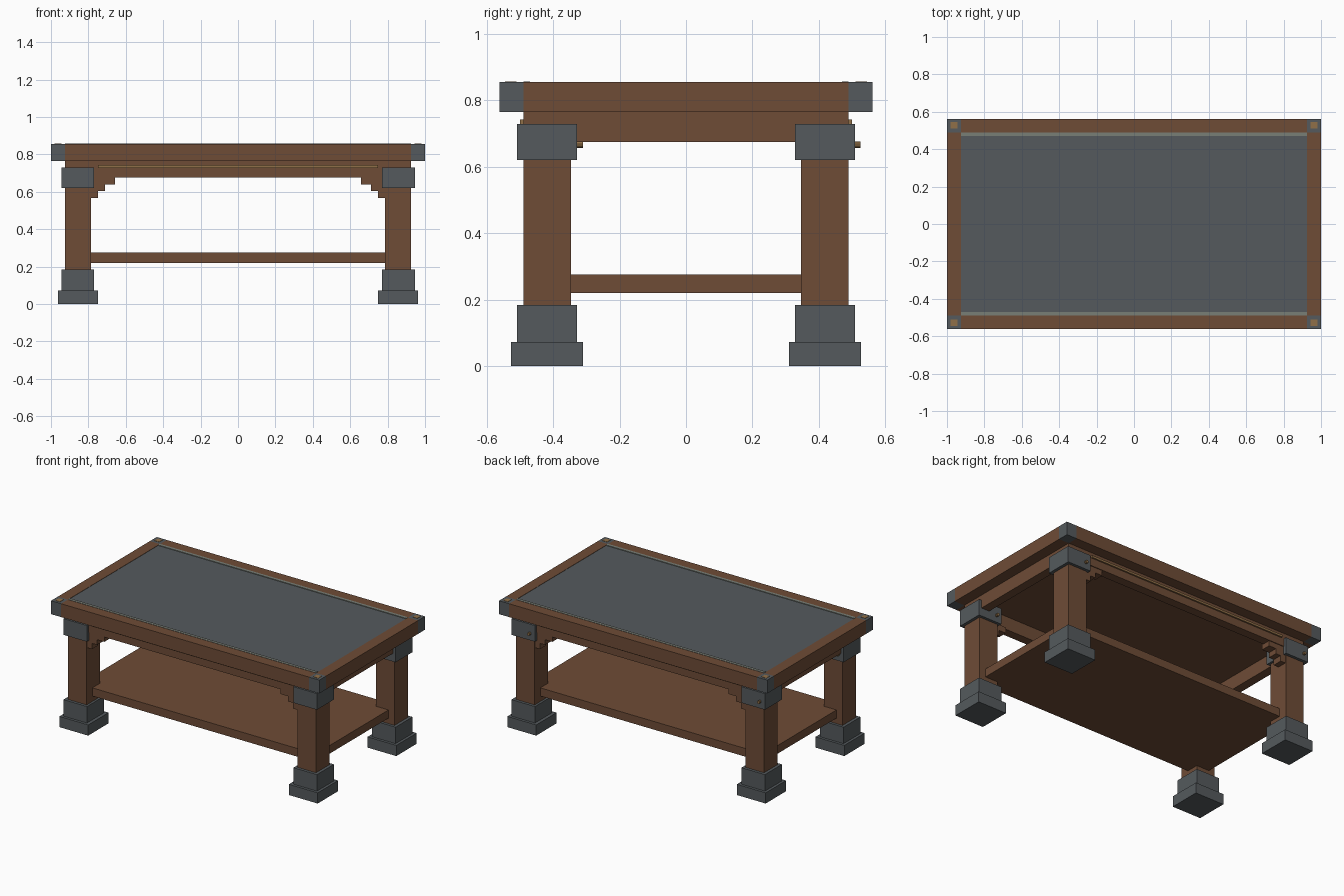
import bpy, bmesh, math
from mathutils import Matrix

if "Cube" in bpy.data.objects:
    bpy.data.objects.remove(bpy.data.objects["Cube"])


def material(name, rgb):
    m = bpy.data.materials.new(name)
    m.diffuse_color = (*rgb, 1)
    m.use_nodes = True
    m.node_tree.nodes["Principled BSDF"].inputs["Base Color"].default_value = m.diffuse_color
    return m


WOOD = material("brown_wood", (0.156, 0.072, 0.037))
SLATE = material("slate_metal", (0.090, 0.102, 0.110))
BRASS = material("dull_brass", (0.28, 0.16, 0.065))
PALE = material("pale_inlay", (0.19, 0.21, 0.18))


def finish(name, bm, mat):
    bmesh.ops.recalc_face_normals(bm, faces=bm.faces)
    me = bpy.data.meshes.new(name)
    bm.to_mesh(me)
    bm.free()
    me.materials.append(mat)
    ob = bpy.data.objects.new(name, me)
    bpy.context.collection.objects.link(ob)
    return ob


def box(name, x, y, z, mat):
    """Box from (min, max) ranges on each axis."""
    bm = bmesh.new()
    bmesh.ops.create_cube(bm, size=1)
    for v in bm.verts:
        for i, (a, b) in enumerate((x, y, z)):
            v.co[i] = (a + b) / 2 + v.co[i] * (b - a)
    return finish(name, bm, mat)


def span(s, a, b):
    return tuple(sorted((s * a, s * b)))


def bracket(name, sx, sy):
    """Stepped corner bracket, extruded along y."""
    profile = [(0.79, 0.68), (0.657, 0.68), (0.657, 0.64), (0.711, 0.64),
               (0.711, 0.605), (0.748, 0.605), (0.748, 0.567), (0.79, 0.567)]
    bm = bmesh.new()
    face = bm.faces.new([bm.verts.new((sx * x, sy * 0.42, z)) for x, z in profile])
    ext = bmesh.ops.extrude_face_region(bm, geom=[face])
    for v in ext["geom"]:
        if isinstance(v, bmesh.types.BMVert):
            v.co.y = sy * 0.485
    return finish(name, bm, WOOD)


def bolt(name, x, y, z):
    """Small round bolt head pointing along y."""
    bm = bmesh.new()
    bmesh.ops.create_cone(bm, cap_ends=True, segments=10, radius1=0.01, radius2=0.01,
                          depth=0.03, matrix=Matrix.Translation((x, y, z)) @
                          Matrix.Rotation(math.pi / 2, 4, 'X'))
    return finish(name, bm, BRASS)


# Table top: wooden core and rim, slate panel
TOP = (0.765, 0.855)
box("top_core", (-0.925, 0.925), (-0.49, 0.49), (0.765, 0.845), WOOD)
box("top_panel", (-0.925, 0.925), (-0.49, 0.49), (0.845, 0.853), SLATE)
for s, side in ((-1, "front"), (1, "back")):
    box(side + "_rim", (-0.925, 0.925), span(s, 0.49, 0.5625), TOP, WOOD)
    box(side + "_inlay", (-0.925, 0.925), span(s, 0.47, 0.49), (0.848, 0.857), PALE)
    box(side + "_apron", (-0.86, 0.86), span(s, 0.43, 0.49), (0.675, 0.765), WOOD)
    box(side + "_apron_trim", (-0.748, 0.748), span(s, 0.485, 0.5), (0.728, 0.742), BRASS)
for s, side in ((-1, "left"), (1, "right")):
    box(side + "_rim", span(s, 0.925, 1.0), (-0.49, 0.49), TOP, WOOD)
    box(side + "_apron", span(s, 0.865, 0.925), (-0.43, 0.43), (0.675, 0.765), WOOD)

# Lower shelf, let into the legs
box("shelf", (-0.88, 0.88), (-0.43, 0.43), (0.22, 0.275), WOOD)

# Everything repeated at the four corners
for sx, lr in ((-1, "left"), (1, "right")):
    for sy, fb in ((-1, "front"), (1, "back")):
        n = f"{fb}_{lr}_"
        box(n + "corner_cap", span(sx, 0.925, 1.0), span(sy, 0.49, 0.5625), TOP, SLATE)
        box(n + "cap_stud", span(sx, 0.945, 0.98), span(sy, 0.51, 0.545), (0.85, 0.857), BRASS)
        box(n + "leg", span(sx, 0.785, 0.925), span(sy, 0.346, 0.49), (0.07, 0.765), WOOD)
        box(n + "leg_band", span(sx, 0.77, 0.945), span(sy, 0.328, 0.509), (0.62, 0.729), SLATE)
        box(n + "leg_cuff", span(sx, 0.77, 0.945), span(sy, 0.328, 0.509), (0.072, 0.183), SLATE)
        box(n + "foot", span(sx, 0.748, 0.963), span(sy, 0.31, 0.527), (0, 0.072), SLATE)
        bracket(n + "bracket", sx, sy)
        # Bolt heads sit on the rear face of every band
        bolt(n + "bolt", sx * 0.8575 - 0.05, (0.51 if sy > 0 else -0.325), 0.666)
